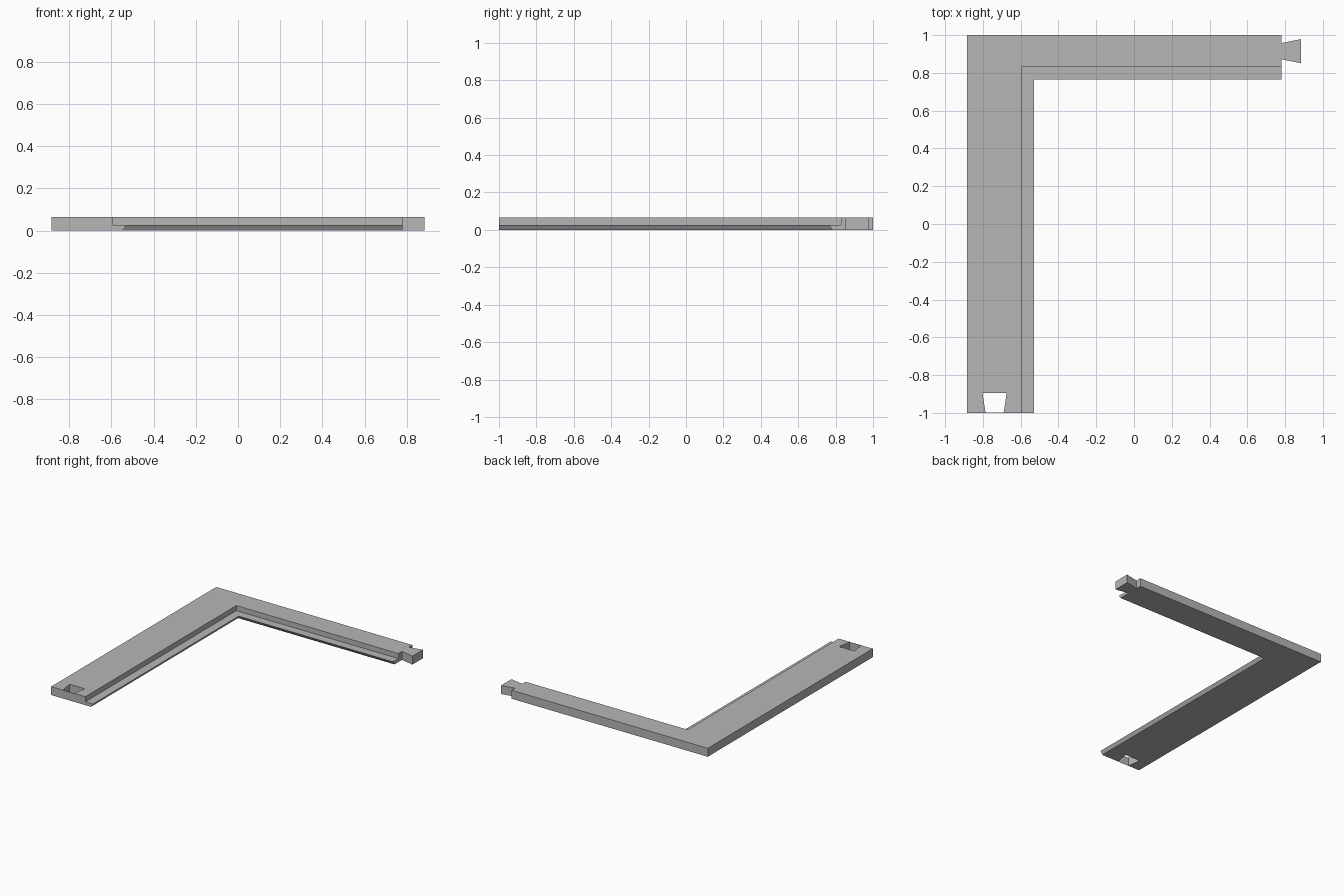
import bpy
import bmesh

HEIGHT = 0.065
END_X, END_Y = 0.78, -1.0

cube = bpy.data.objects.get("Cube")
if cube:
    bpy.data.objects.remove(cube, do_unlink=True)

grey = bpy.data.materials.new("plain grey")
grey.use_nodes = True
colour = (0.47, 0.47, 0.47, 1)
grey.diffuse_color = colour
grey.node_tree.nodes["Principled BSDF"].inputs["Base Color"].default_value = colour


def finish(name, bm):
    bmesh.ops.recalc_face_normals(bm, faces=bm.faces[:])
    mesh = bpy.data.meshes.new(name)
    bm.to_mesh(mesh)
    bm.free()
    mesh.materials.append(grey)
    obj = bpy.data.objects.new(name, mesh)
    bpy.context.scene.collection.objects.link(obj)
    return obj


def prism(name, outline, z0, z1):
    bm = bmesh.new()
    face = bm.faces.new([bm.verts.new((x, y, z0)) for x, y in outline])
    top = bmesh.ops.extrude_face_region(bm, geom=[face])["geom"]
    verts = [v for v in top if isinstance(v, bmesh.types.BMVert)]
    bmesh.ops.translate(bm, verts=verts, vec=(0, 0, z1 - z0))
    return finish(name, bm)


# Rebated frame: mitred section swept along both arms, with an undercut lip
section = [(-0.885, 1.0, 0), (-0.547, 0.782, 0), (-0.53, 0.765, 0.026),
           (-0.595, 0.83, 0.026), (-0.595, 0.83, HEIGHT), (-0.885, 1.0, HEIGHT)]
bm = bmesh.new()
rings = [[bm.verts.new(p) for p in ring] for ring in (
    [(x, END_Y, z) for x, y, z in section],
    section,
    [(END_X, y, z) for x, y, z in section])]
for a, b in zip(rings, rings[1:]):
    for i in range(len(section)):
        j = (i + 1) % len(section)
        bm.faces.new((a[i], a[j], b[j], b[i]))
bm.faces.new(rings[0])
bm.faces.new(rings[-1])
frame = finish("corner_frame", bm)

# Dovetail socket, closed at the end by a very thin skin
cutter = prism("socket_cutter", [(-0.786, END_Y + 0.001), (-0.69, END_Y + 0.001),
                                 (-0.674, -0.895), (-0.802, -0.895)], -0.1, 0.2)
cutter.hide_render = True
cut = frame.modifiers.new("socket", "BOOLEAN")
cut.operation = "DIFFERENCE"
cut.solver = "EXACT"
cut.object = cutter
bpy.context.view_layer.objects.active = frame
bpy.ops.object.modifier_apply(modifier=cut.name)
bpy.data.objects.remove(cutter, do_unlink=True)

# Dovetail tab on the end of the back arm
prism("dovetail_tab", [(END_X, 0.872), (0.885, 0.851),
                       (0.885, 0.979), (END_X, 0.958)], 0, HEIGHT)
